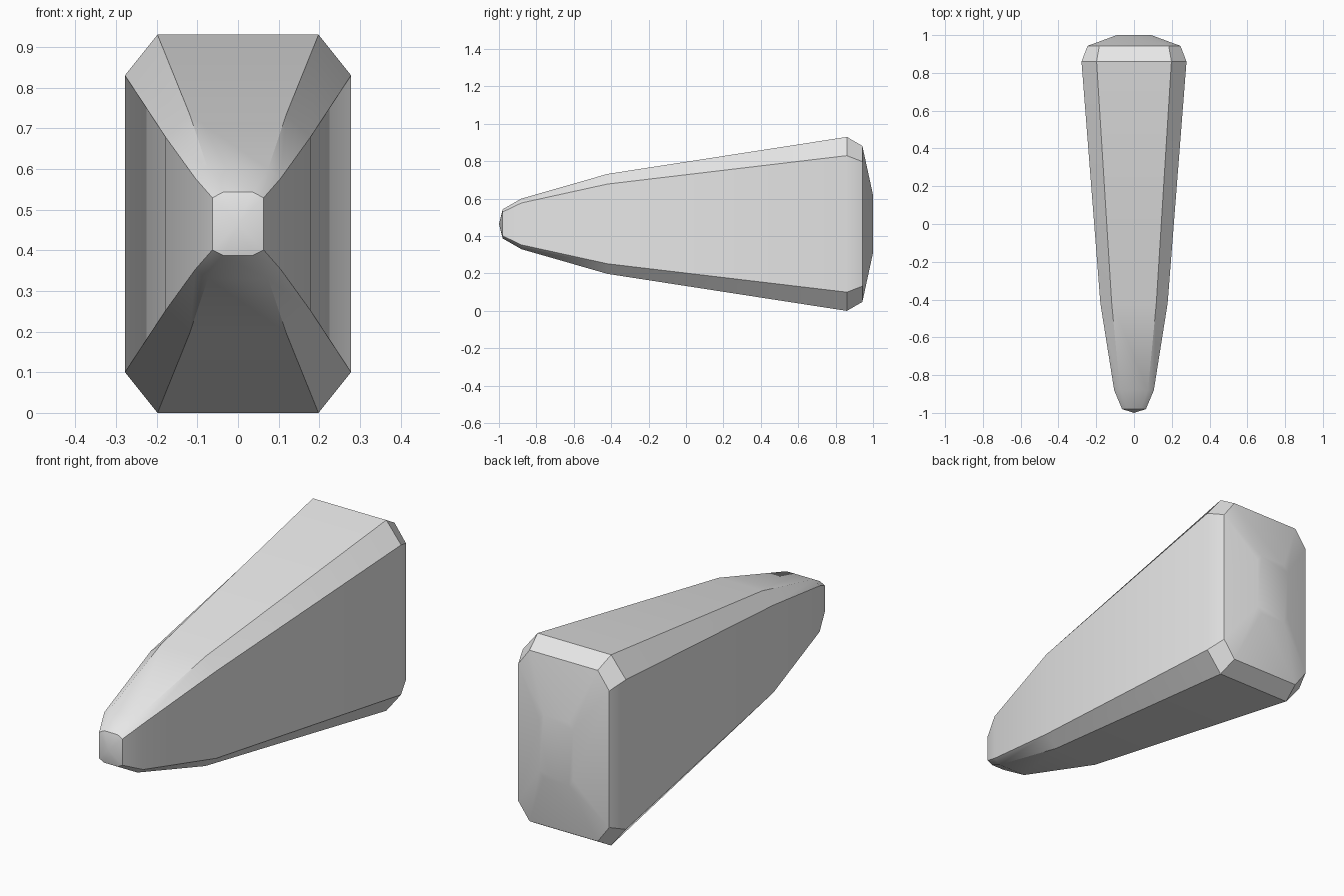
import bpy
import bmesh
import math

cube = bpy.data.objects.get("Cube")
if cube:
    bpy.data.objects.remove(cube, do_unlink=True)

MID_Z = 0.465

# Plain grey material
grey = bpy.data.materials.new("light_grey")
grey.use_nodes = True
colour = (0.8, 0.8, 0.8, 1.0)
grey.diffuse_color = colour
grey.node_tree.nodes["Principled BSDF"].inputs["Base Color"].default_value = colour

# Chamfered sections: y, half width, half height, flat half width, flat half height
sections = [
    (-0.98, 0.063, 0.078, 0.036, 0.064),
    (-0.88, 0.105, 0.135, 0.074, 0.112),
    (-0.42, 0.178, 0.267, 0.118, 0.213),
    (0.86, 0.278, 0.465, 0.198, 0.365),
    (0.943, 0.246, 0.417, 0.184, 0.333),
    (1.0, 0.091, 0.154, 0.068, 0.123),
]


def add_ring(bm, y, w, h, fw, fh):
    """Octagon made from a rectangle with cut corners."""
    corners = [(w, fh), (fw, h), (-fw, h), (-w, fh),
               (-w, -fh), (-fw, -h), (fw, -h), (w, -fh)]
    return [bm.verts.new((x, y, MID_Z + z)) for x, z in corners]


# Tapered body, lofted from nose to back
bm = bmesh.new()
rings = [add_ring(bm, *s) for s in sections]
for a, b in zip(rings, rings[1:]):
    for i in range(8):
        j = (i + 1) % 8
        bm.faces.new((a[i], a[j], b[j], b[i]))

# Shallow pointed nose cap and flat back cap
tip = bm.verts.new((0, -1, MID_Z))
for i in range(8):
    bm.faces.new((tip, rings[0][(i + 1) % 8], rings[0][i]))
bm.faces.new(rings[-1])
bmesh.ops.recalc_face_normals(bm, faces=bm.faces[:])

mesh = bpy.data.meshes.new("tapered_body")
bm.to_mesh(mesh)
bm.free()
mesh.materials.append(grey)
body = bpy.data.objects.new("tapered_body", mesh)
bpy.context.collection.objects.link(body)

# Smooth shading with sharp chamfer edges
bpy.ops.object.select_all(action="DESELECT")
body.select_set(True)
bpy.context.view_layer.objects.active = body
bpy.ops.object.shade_smooth_by_angle(angle=math.radians(30))
